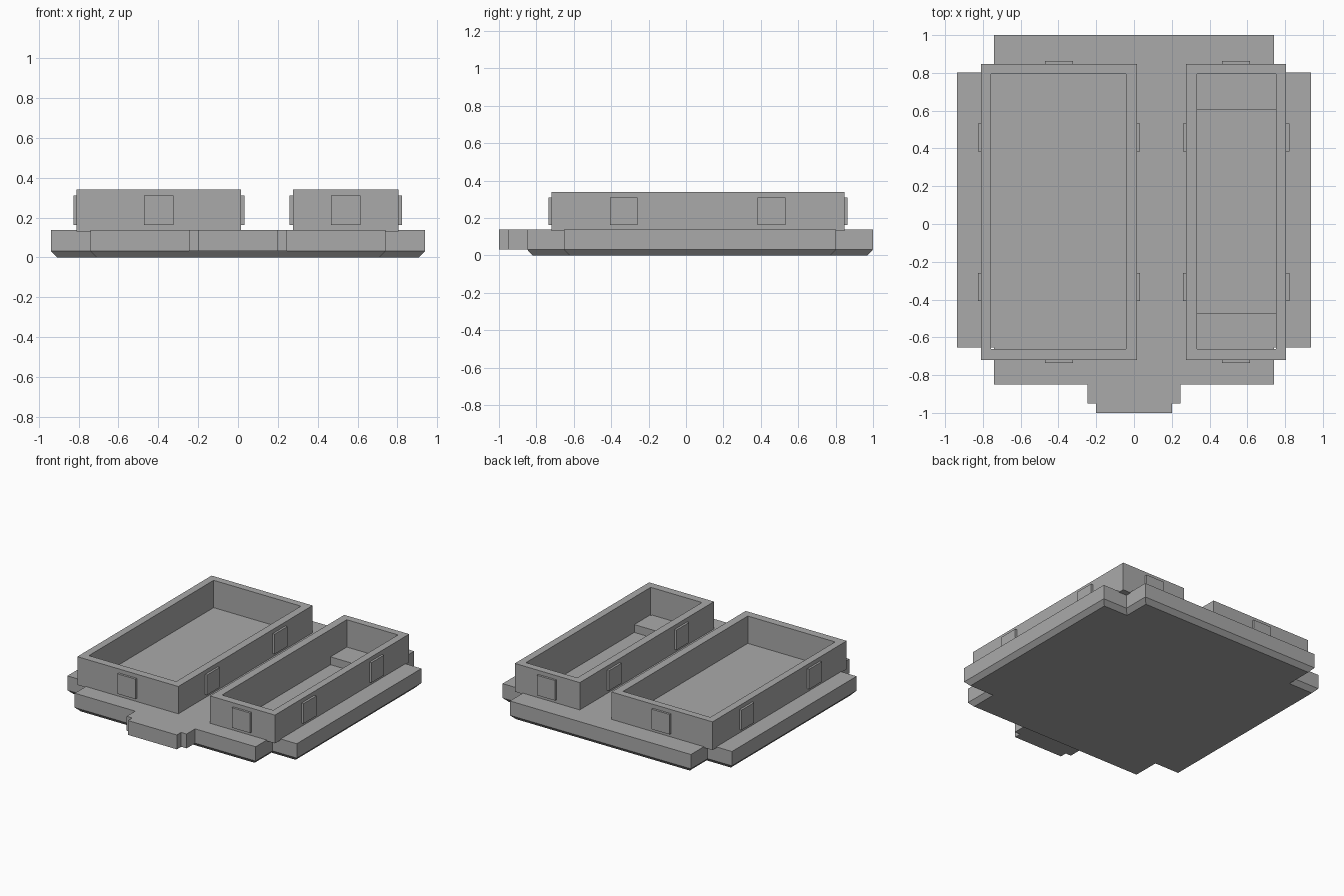
import bpy, bmesh

if "Cube" in bpy.data.objects:
    bpy.data.objects.remove(bpy.data.objects["Cube"])

grey = bpy.data.materials.new("stone_grey")
grey.diffuse_color = (0.4, 0.4, 0.4, 1)
grey.use_nodes = True
grey.node_tree.nodes["Principled BSDF"].inputs["Base Color"].default_value = grey.diffuse_color


def finish(name, bm, visible=True):
    bmesh.ops.recalc_face_normals(bm, faces=bm.faces[:])
    mesh = bpy.data.meshes.new(name)
    bm.to_mesh(mesh)
    bm.free()
    mesh.materials.append(grey)
    ob = bpy.data.objects.new(name, mesh)
    bpy.context.collection.objects.link(ob)
    ob.hide_render = not visible
    if not visible:
        ob.hide_set(True)
    return ob


def loft(name, layers, visible=True):
    """Closed solid through stacked outlines: [(z, [(x, y), ...]), ...]"""
    bm = bmesh.new()
    rings = [[bm.verts.new((x, y, z)) for x, y in pts] for z, pts in layers]
    n = len(rings[0])
    for a, b in zip(rings, rings[1:]):
        for i in range(n):
            j = (i + 1) % n
            bm.faces.new((a[i], a[j], b[j], b[i]))
    bm.faces.new(rings[0][::-1])
    bm.faces.new(rings[-1])
    return finish(name, bm, visible)


def rect(x0, x1, y0, y1):
    return [(x0, y0), (x1, y0), (x1, y1), (x0, y1)]


def box(name, x0, x1, y0, y1, z0, z1, visible=True):
    return loft(name, [(z0, rect(x0, x1, y0, y1)), (z1, rect(x0, x1, y0, y1))], visible)


def cross(d):
    """Notched base outline, inset by d"""
    wx, nx = 0.938 - d, 0.74 - d
    y0, y1, y2, y3 = -0.85 + d, -0.653 + d, 0.803 - d, 1.0 - d
    right = [(nx, y0), (wx, y1), (wx, y2), (nx, y3)]
    half = [right[0], (nx, y1), right[1], right[2], (nx, y2), right[3]]
    return half + [(-x, y) for x, y in reversed(half)]


TOP, EDGE = 0.138, 0.032

# Base slab with chamfered underside
base = loft("base_slab", [(0, cross(0.03)), (EDGE, cross(0)), (TOP, cross(0))])

# Sunken floor in the narrow bay
pit = box("pit_cutter", 0.333, 0.752, -0.47, 0.605, 0.08, 0.3, False)
cut = base.modifiers.new("pit", 'BOOLEAN')
cut.operation = 'DIFFERENCE'
cut.solver = 'EXACT'
cut.object = pit

# Stepped tongue at the front
half = [(0.2, -1.0), (0.2, -0.95), (0.245, -0.95), (0.245, -0.85)]
tongue = half + [(-x, y) for x, y in reversed(half)]
loft("front_tongue", [(EDGE, tongue), (TOP, tongue)])


def frame(name, outer, inner, z0, z1):
    """Open rectangular wall ring"""
    bm = bmesh.new()
    o0, o1, i0, i1 = [[bm.verts.new((x, y, z)) for x, y in rect(*r)]
                      for r, z in ((outer, z0), (outer, z1), (inner, z0), (inner, z1))]
    for a, b in ((o0, o1), (o1, i1), (i1, i0), (i0, o0)):
        for k in range(4):
            m = (k + 1) % 4
            bm.faces.new((a[k], a[m], b[m], b[k]))
    finish(name, bm)


# Two walled bays, each with raised plates on all four sides
Y0, Y1, OUT, ZP = -0.72, 0.848, 0.016, (0.162, 0.31)
for side, x0, x1, i0, i1, c in (("wide", -0.81, 0.016, -0.756, -0.042, -0.397),
                                ("narrow", 0.275, 0.806, 0.333, 0.752, 0.54)):
    frame(side + "_bay_walls", (x0, x1, Y0, Y1), (i0, i1, -0.662, 0.795), 0.131, 0.34)
    box(side + "_front_plate", c - 0.074, c + 0.074, Y0 - OUT, Y0, *ZP)
    box(side + "_back_plate", c - 0.074, c + 0.074, Y1, Y1 + OUT, *ZP)
    for place, y in (("front", -0.333), ("rear", 0.457)):
        box(f"{side}_left_{place}_plate", x0 - OUT, x0, y - 0.074, y + 0.074, *ZP)
        box(f"{side}_right_{place}_plate", x1, x1 + OUT, y - 0.074, y + 0.074, *ZP)
